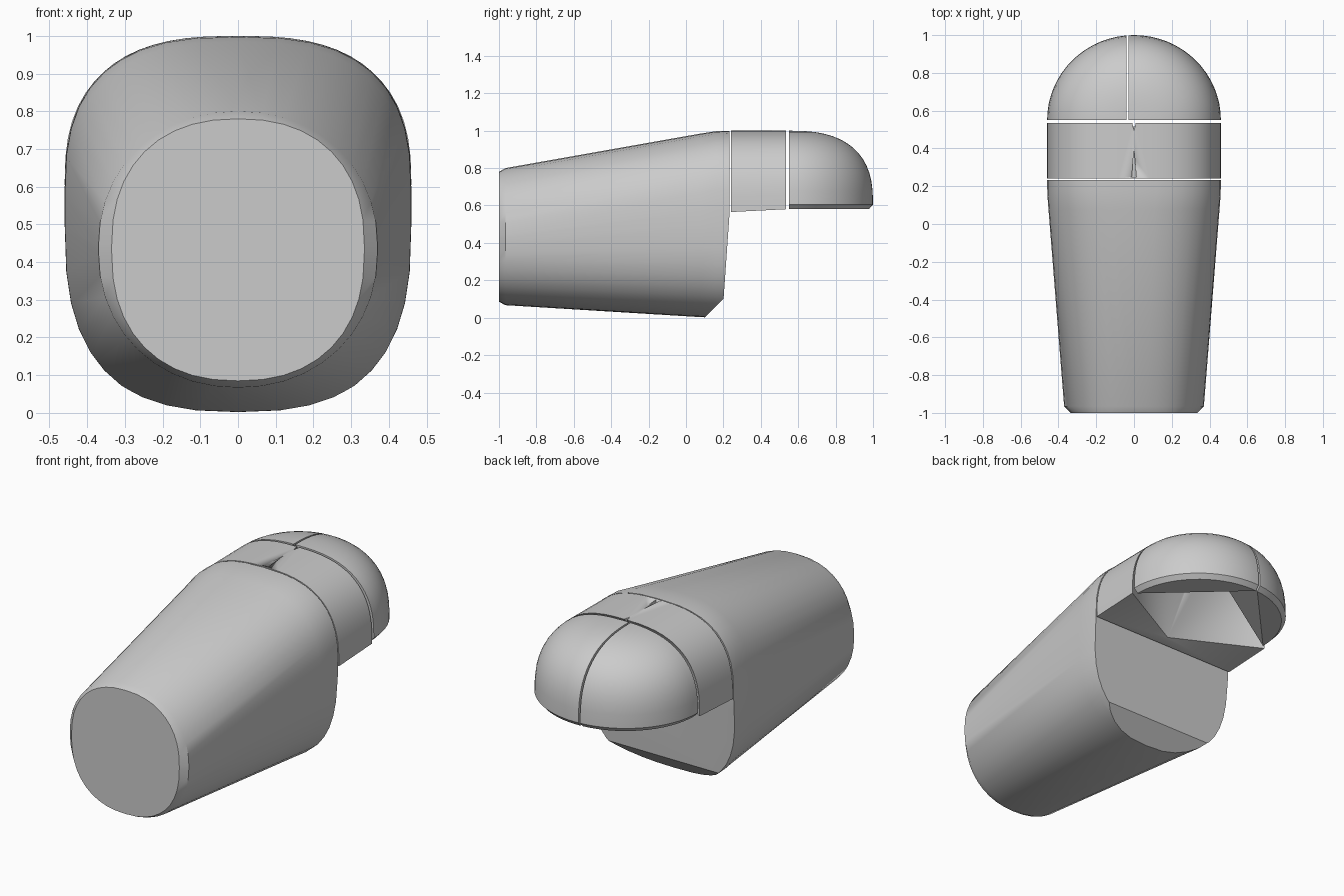
import bpy, bmesh
from math import sin, cos, pi
from mathutils import Vector

if "Cube" in bpy.data.objects:
    bpy.data.objects.remove(bpy.data.objects["Cube"])

grey = bpy.data.materials.new("plain_grey")
grey.use_nodes = True
colour = (0.6, 0.6, 0.6, 1)
grey.diffuse_color = colour
grey.node_tree.nodes["Principled BSDF"].inputs["Base Color"].default_value = colour


def finish(bm, name):
    bmesh.ops.recalc_face_normals(bm, faces=bm.faces[:])
    mesh = bpy.data.meshes.new(name)
    bm.to_mesh(mesh)
    bm.free()
    mesh.materials.append(grey)
    obj = bpy.data.objects.new(name, mesh)
    bpy.context.collection.objects.link(obj)
    bpy.ops.object.select_all(action='DESELECT')
    obj.select_set(True)
    bpy.context.view_layer.objects.active = obj
    bpy.ops.object.shade_smooth_by_angle(angle=0.6)
    return obj


def arc(rx, rz, n, steps, span):
    """Superellipse points from the +x side to the -x side."""
    pts = []
    for i in range(steps + 1):
        a = span * i / steps
        c, s = cos(a), max(sin(a), 0)
        pts.append((rx * abs(c) ** (2 / n) * (1 if c > 0 else -1), rz * s ** (2 / n)))
    return pts


def section(y, rx, top, high, low, bottom, n):
    upper = [(x, y, high + z) for x, z in arc(rx, top - high, n, 20, pi)]
    lower = [(-x, y, low - z) for x, z in arc(rx, low - bottom, n, 20, pi)]
    return upper + lower


def loft(bm, sections, closed=True):
    rings = [[bm.verts.new(p) for p in s] for s in sections]
    for a, b in zip(rings, rings[1:]):
        for i in range(len(a) if closed else len(a) - 1):
            j = (i + 1) % len(a)
            bm.faces.new((a[i], a[j], b[j], b[i]))
    return rings


def trim(bm, point, normal):
    geom = bm.verts[:] + bm.edges[:] + bm.faces[:]
    cut = bmesh.ops.bisect_plane(bm, geom=geom, plane_co=point,
                                 plane_no=normal, clear_outer=True)
    return [e for e in cut["geom_cut"] if isinstance(e, bmesh.types.BMEdge)]


# Tapered body with a softened small end and a trimmed back
bm = bmesh.new()
rings = loft(bm, [
    section(-1, 0.335, 0.78, 0.445, 0.425, 0.085, 2.3),
    section(-0.965, 0.37, 0.80, 0.445, 0.425, 0.067, 2.1),
    section(0.08, 0.453, 0.985, 0.57, 0.49, 0.003, 2.6),
    section(0.16, 0.459, 0.997, 0.58, 0.5, 0.0, 2.7),
    section(0.25, 0.46, 1.0, 0.58, 0.5, 0.0, 2.7)])
bm.faces.new(rings[0])
bm.faces.new(rings[-1])
for point, normal in (((0, 0.233, 0.5), (0, 1, 0)),
                      ((0, 0.233, 0.56), (0, 1, -0.07)),
                      ((0, 0.2, 0.1), (0, 1, -1))):
    bmesh.ops.edgeloop_fill(bm, edges=trim(bm, point, normal))
finish(bm, "tapered_body")

# Upper band behind the body, with a hollow in its back face
bm = bmesh.new()
rings = loft(bm, [[(x, y, z0 + z) for x, z in arc(0.46, 1 - z0, 2.7, 32, pi)]
                  for y, z0 in ((0.24, 0.565), (0.535, 0.58))], closed=False)
front, back = rings
apex = bm.verts.new((0, 0.28, 0.59))
bm.faces.new(front)
for a, b in zip(back, back[1:]):
    bm.faces.new((a, b, apex))
for a, b in ((front[0], back[0]), (back[-1], front[-1]), (front[-1], front[0])):
    bm.faces.new((a, b, apex))
band = finish(bm, "upper_band")

# Narrow wedge notches on the crown of the band
for k, (y0, y1) in enumerate(((0.25, 0.4), (0.55, 0.49))):
    bm = bmesh.new()
    for z in (0.97, 1.05):
        for p in ((-0.012, y0, z), (0.012, y0, z), (0, y1, z)):
            bm.verts.new(p)
    bmesh.ops.convex_hull(bm, input=bm.verts[:])
    cutter = finish(bm, "notch_cutter_%d" % (k + 1))
    cutter.hide_render = True
    cutter.hide_set(True)
    cutter.display_type = 'WIRE'
    mod = band.modifiers.new("notch_%d" % (k + 1), 'BOOLEAN')
    mod.object = cutter
    mod.solver = 'EXACT'
    bpy.context.view_layer.objects.active = band
    band.select_set(True)
    bpy.ops.object.modifier_apply(modifier=mod.name)
    bpy.data.objects.remove(cutter)

# Rounded end cap in two solid halves, each open underneath beyond its chord
for name, side, seam in (("left_cap", 1, -0.03), ("right_cap", -1, -0.04)):
    bm = bmesh.new()
    levels = [(0.95, 0.58)] + [(r, 0.605 + z) for r, z in arc(1, 0.395, 2.6, 14, pi / 2)]
    loft(bm, [[(0.46 * r * cos(pi * i / 32), 0.55 + 0.45 * r * sin(pi * i / 32), z)
               for i in range(33)] for r, z in levels], closed=False)
    trim(bm, Vector((seam, 0, 0)), Vector((-side, 0, 0)))
    bmesh.ops.remove_doubles(bm, verts=bm.verts[:], dist=0.0005)
    hull = bmesh.new()
    for v in bm.verts:
        hull.verts.new(v.co)
    bm.free()
    bmesh.ops.convex_hull(hull, input=hull.verts[:])
    bmesh.ops.dissolve_limit(hull, angle_limit=0.01, verts=hull.verts[:], edges=hull.edges[:])
    finish(hull, name)
